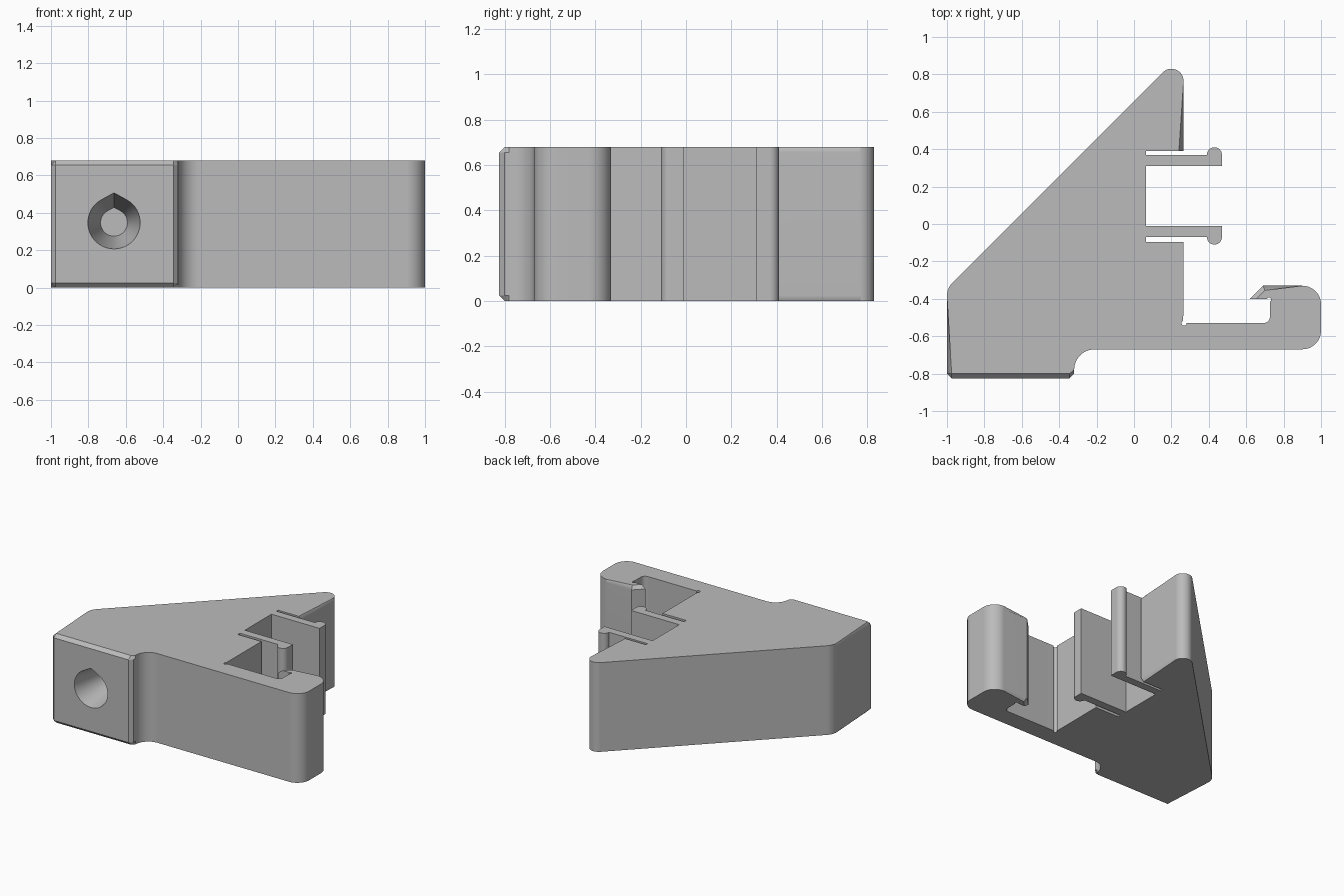
import bpy, bmesh
from math import sin, cos, radians, acos, degrees

cube = bpy.data.objects.get("Cube")
if cube:
    bpy.data.objects.remove(cube, do_unlink=True)

HEIGHT = 0.68
CHAMFER = 0.025


def arc(cx, cy, r, start, end, step=8):
    """Points on an arc, angles in degrees, either direction."""
    n = max(2, round(abs(end - start) / step))
    angles = [radians(start + (end - start) * i / n) for i in range(n + 1)]
    return [(cx + r * cos(a), cy + r * sin(a)) for a in angles]


def make_object(name, bm):
    bmesh.ops.recalc_face_normals(bm, faces=bm.faces)
    mesh = bpy.data.meshes.new(name)
    bm.to_mesh(mesh)
    bm.free()
    obj = bpy.data.objects.new(name, mesh)
    bpy.context.collection.objects.link(obj)
    return obj


def loft(bm, lower, upper):
    """Closed solid between two matching loops of coordinates."""
    a = [bm.verts.new(p) for p in lower]
    b = [bm.verts.new(p) for p in upper]
    bm.faces.new(a[::-1])
    bm.faces.new(b)
    n = len(a)
    for i in range(n):
        j = (i + 1) % n
        bm.faces.new((a[i], a[j], b[j], b[i]))
    return a, b


grey = bpy.data.materials.new("plain_grey")
grey.use_nodes = True
grey.diffuse_color = (0.5, 0.5, 0.5, 1)
grey.node_tree.nodes["Principled BSDF"].inputs["Base Color"].default_value = (0.5, 0.5, 0.5, 1)

# Outer outline: upper tip, sloping back, foot, arm and hook lip
front_corners = [(-1, -0.825), (-0.32, -0.825)]
outer = [(0.265, 0.39)]
outer += arc(0.2, 0.765, 0.065, 0, 135)
outer += arc(-0.9, -0.385, 0.1, 135, 180)
outer += front_corners
outer += arc(-0.21, -0.78, 0.11, 180, 90)
outer += arc(0.9, -0.57, 0.1, 270, 360)
outer += arc(0.9, -0.43, 0.1, 0, 90)
outer += [(0.69, -0.33), (0.62, -0.40)]

# Inner outline: hook pocket with corner reliefs, then two spring clips
inner = arc(0.722, -0.405, 0.012, 155, -60, 24)
inner += arc(0.692, -0.495, 0.035, 0, -90)
inner += arc(0.268, -0.53, 0.014, 0, -250, 24)
inner += [(0.265, -0.095), (0.065, -0.095), (0.065, -0.07)]
inner += arc(0.43, -0.07, 0.04, 180, 360)
inner += [(0.47, -0.01), (0.065, -0.01), (0.065, 0.31), (0.47, 0.31)]
inner += arc(0.43, 0.37, 0.04, 0, 180)
inner += [(0.065, 0.37), (0.065, 0.39)]

# Bracket body, chamfered along the outer outline and front corners
outline = outer + inner
bm = bmesh.new()
low, high = loft(bm, [(x, y, 0) for x, y in outline], [(x, y, HEIGHT) for x, y in outline])
edges = []
for loop in (low, high):
    edges += [bm.edges.get((loop[i], loop[i + 1])) for i in range(len(outer) - 1)]
for corner in front_corners:
    i = outer.index(corner)
    edges.append(bm.edges.get((low[i], high[i])))
bmesh.ops.bevel(bm, geom=edges, offset=CHAMFER, offset_type='OFFSET',
                segments=1, affect='EDGES', clamp_overlap=False)
body = make_object("bracket_body", bm)
body.data.materials.append(grey)


# Tapered teardrop screw hole in the foot
def teardrop(r, y):
    ratio = 1.14
    side = degrees(acos(1 / ratio))
    pts = arc(0, 0, r, 90 + side, 450 - side) + [(0, r * ratio)]
    return [(-0.663 + x, y, 0.347 + z) for x, z in pts]


mouth, end, front = 0.14, 0.072, -0.825
depth, lead = 0.35, 0.05
lead_radius = mouth + (mouth - end) * lead / depth
bm = bmesh.new()
loft(bm, teardrop(lead_radius, front - lead), teardrop(end, front + depth))
cutter = make_object("screw_hole_cutter", bm)
cutter.data.materials.append(grey)
cutter.hide_render = True

cut = body.modifiers.new("screw_hole", 'BOOLEAN')
cut.operation = 'DIFFERENCE'
cut.solver = 'EXACT'
cut.object = cutter
bpy.ops.object.select_all(action='DESELECT')
body.select_set(True)
bpy.context.view_layer.objects.active = body
bpy.ops.object.modifier_apply(modifier=cut.name)
bpy.data.objects.remove(cutter, do_unlink=True)

# Smooth the rounded walls, keep chamfers crisp
bpy.ops.object.shade_smooth_by_angle(angle=radians(28))
weighted = body.modifiers.new("even_shading", 'WEIGHTED_NORMAL')
weighted.keep_sharp = True
